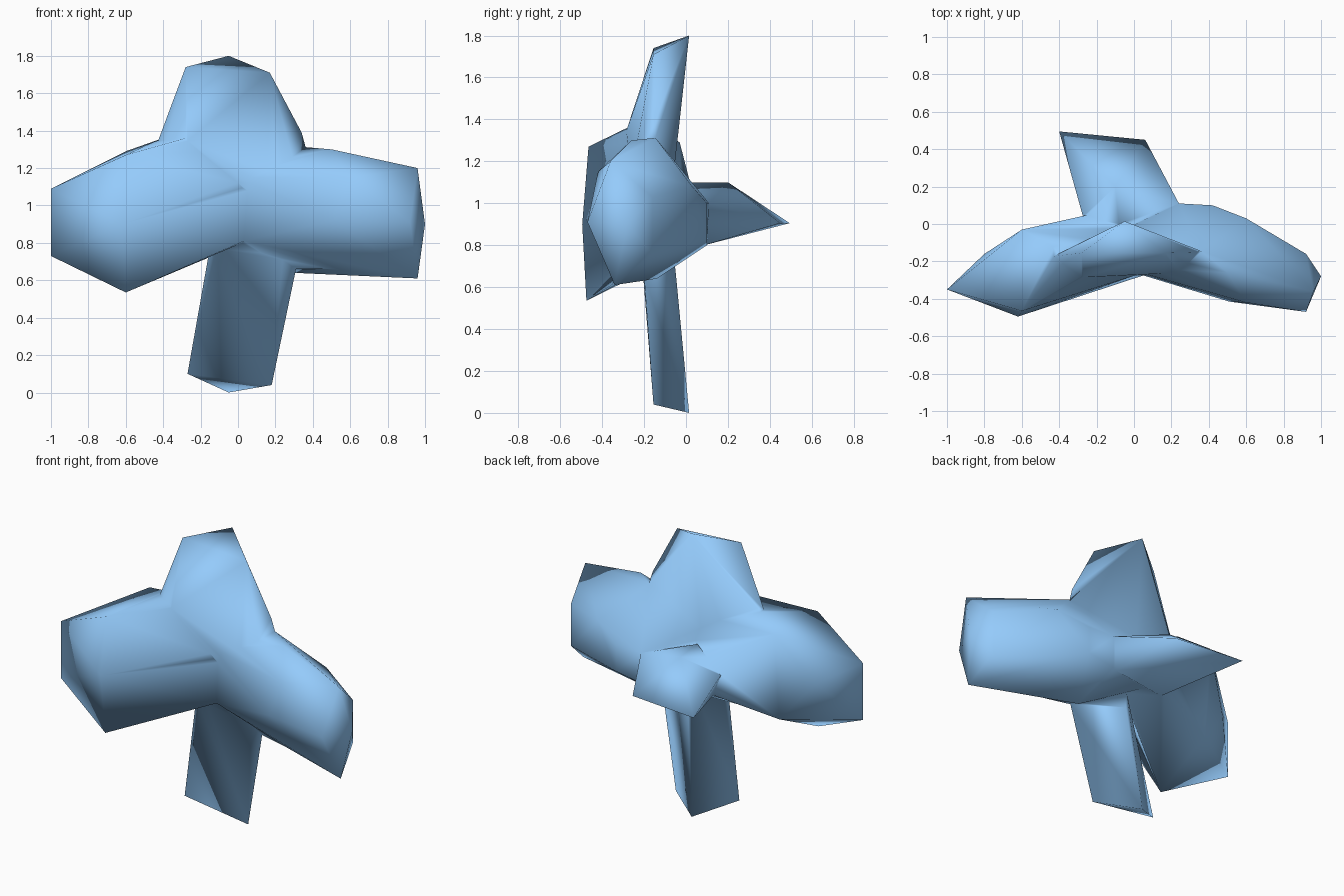
import bpy, bmesh

if "Cube" in bpy.data.objects:
    bpy.data.objects.remove(bpy.data.objects["Cube"])


def hull(name, points):
    """Faceted solid wrapped around a few corner points."""
    bm = bmesh.new()
    for p in points:
        bm.verts.new(p)
    res = bmesh.ops.convex_hull(bm, input=bm.verts[:])
    junk = {v for v in res["geom_interior"] + res["geom_unused"]
            if isinstance(v, bmesh.types.BMVert)}
    bmesh.ops.delete(bm, geom=list(junk), context='VERTS')
    bmesh.ops.recalc_face_normals(bm, faces=bm.faces[:])
    me = bpy.data.meshes.new(name)
    bm.to_mesh(me)
    bm.free()
    ob = bpy.data.objects.new(name, me)
    bpy.context.collection.objects.link(ob)
    return ob


# Left arm: wide wedge with a blade-like end
left = hull("left_arm", [
    (-1, -.35, 1.09), (-1, -.35, .73), (-.6, -.465, 1.27), (-.6, -.475, .535),
    (-.62, -.495, .9), (-.8, -.16, .98), (-.6, -.03, 1.29), (-.6, -.08, .73),
    (-.28, -.28, 1.36), (-.43, -.12, 1.35), (-.25, .05, 1.0), (-.22, .03, .8),
    (.05, -.26, 1.12), (.03, -.27, .8), (.05, -.06, 1.15), (.05, -.02, .82)])

# Right arm: rounded, closed by a blunt point
right = hull("right_arm", [
    (1, -.28, .9), (.92, -.47, .91), (.96, -.36, 1.2), (.92, -.16, 1.03),
    (.92, -.16, .76), (.96, -.34, .61), (.6, -.42, 1.15),
    (.6, .03, 1.08), (.42, .1, 1.0), (.42, .1, .83), (.38, -.14, 1.32),
    (.5, -.26, 1.3), (.51, -.415, .92), (.5, -.25, .66), (.3, -.14, .64),
    (.24, .11, 1.0), (.24, .1, .8), (.15, -.29, .95), (0, -.25, 1.15),
    (0, -.26, .82), (-.08, -.05, 1.17), (-.08, 0, .82)])

# Upper and lower arms: three-sided prisms
upper = hull("upper_arm", [
    (-.28, -.155, 1.74), (.17, -.155, 1.71), (-.05, .015, 1.80),
    (-.44, -.17, 1.35), (.34, -.15, 1.39), (.38, -.15, 1.28),
    (-.27, -.285, 1.345), (.25, -.26, 1.15), (.05, -.275, 1.08),
    (-.06, -.055, 1.17)])
lower = hull("lower_arm", [
    (-.27, -.15, .10), (.18, -.155, .04), (-.05, .015, .0),
    (-.16, -.2, .72), (.31, -.2, .66), (.02, -.05, .68),
    (-.1, -.22, .85), (.25, -.22, .85), (.02, -.06, .85)])

# Back arm: spike with a sloping end
back = hull("back_arm", [
    (-.4, .495, .905), (.06, .45, .905), (-.1, .2, 1.10),
    (-.27, .03, .97), (.24, .11, 1.0), (-.08, 0, 1.1),
    (-.2, .03, .79), (.2, .08, .78), (0, -.1, .95)])

# Fuse the arms into one skin
for arm in (right, upper, lower, back):
    mod = left.modifiers.new("fuse", 'BOOLEAN')
    mod.operation, mod.solver, mod.object = 'UNION', 'EXACT', arm
bpy.context.view_layer.update()
dg = bpy.context.evaluated_depsgraph_get()
mesh = bpy.data.meshes.new_from_object(left.evaluated_get(dg))
for arm in (left, right, upper, lower, back):
    bpy.data.objects.remove(arm)

body = bpy.data.objects.new("five_armed_body", mesh)
bpy.context.collection.objects.link(body)
bm = bmesh.new()
bm.from_mesh(mesh)
bmesh.ops.remove_doubles(bm, verts=bm.verts[:], dist=0.03)
bmesh.ops.recalc_face_normals(bm, faces=bm.faces[:])
for f in bm.faces:
    f.smooth = True
bm.to_mesh(mesh)
bm.free()

# Light blue finish
blue = bpy.data.materials.new("light_blue")
blue.diffuse_color = (.3, .6, .97, 1)
blue.use_nodes = True
blue.node_tree.nodes["Principled BSDF"].inputs["Base Color"].default_value = blue.diffuse_color
mesh.materials.clear()
mesh.materials.append(blue)
